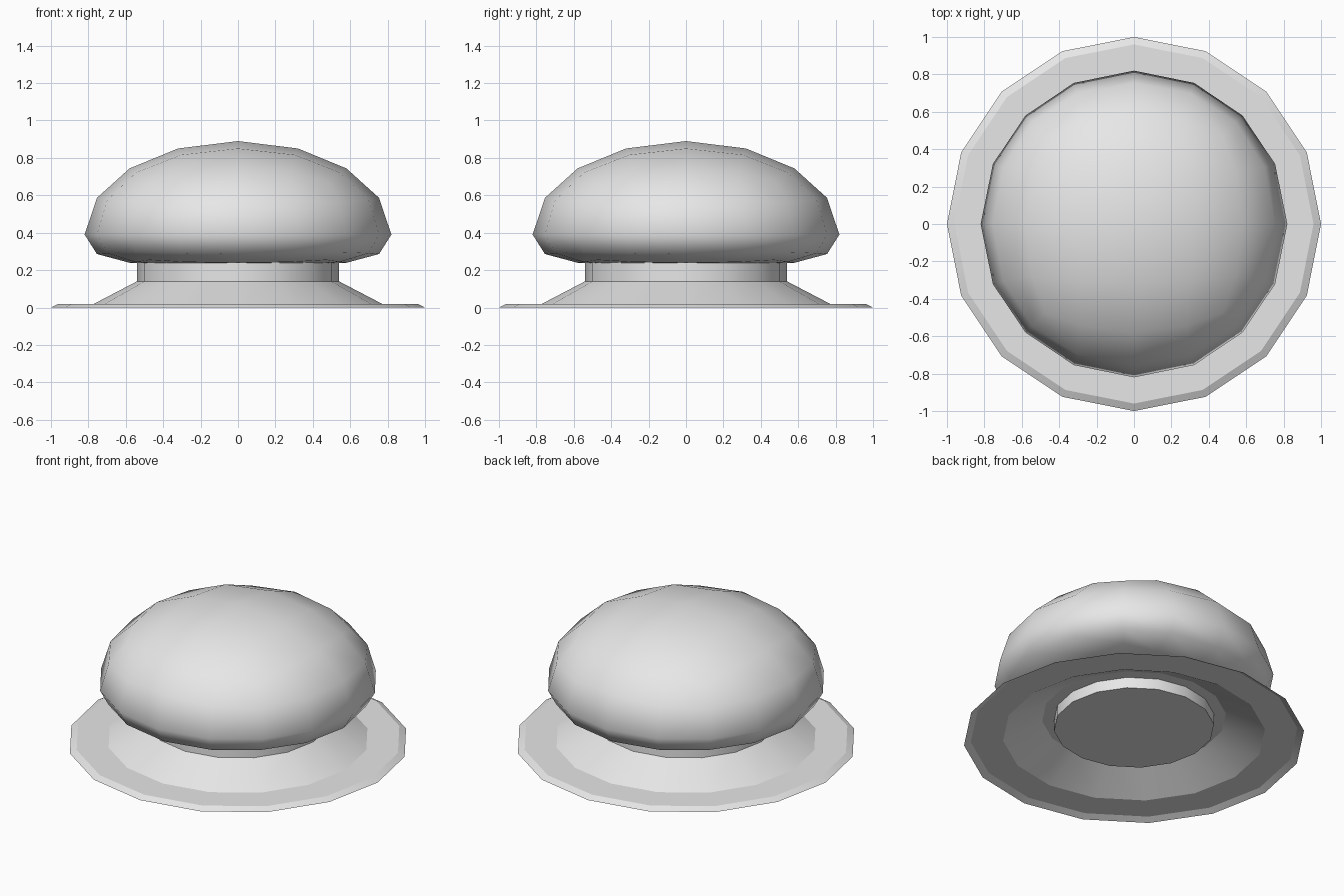
import bpy
import bmesh
import math

old = bpy.data.objects.get("Cube")
if old:
    bpy.data.objects.remove(old, do_unlink=True)

SIDES = 16

# Plain light grey for every part
grey = bpy.data.materials.new("light grey")
grey.use_nodes = True
grey.diffuse_color = (0.8, 0.8, 0.8, 1)
grey.node_tree.nodes["Principled BSDF"].inputs["Base Color"].default_value = (0.8, 0.8, 0.8, 1)


def add_object(name, bm):
    mesh = bpy.data.meshes.new(name)
    bm.to_mesh(mesh)
    bm.free()
    mesh.materials.append(grey)
    obj = bpy.data.objects.new(name, mesh)
    bpy.context.collection.objects.link(obj)
    bpy.ops.object.select_all(action='DESELECT')
    obj.select_set(True)
    bpy.context.view_layer.objects.active = obj
    return obj


def lathe(name, profile, cap_end=False):
    """Turn (radius, z) points, listed from the outside in, around z."""
    bm = bmesh.new()
    rings = []
    for r, z in profile:
        rings.append([bm.verts.new((r * math.cos(a), r * math.sin(a), z))
                      for a in (2 * math.pi * i / SIDES for i in range(SIDES))])
    for lower, upper in zip(rings, rings[1:]):
        for i in range(SIDES):
            j = (i + 1) % SIDES
            bm.faces.new((lower[i], lower[j], upper[j], upper[i]))
    if cap_end:
        bm.faces.new(rings[-1])
    obj = add_object(name, bm)
    bpy.ops.object.shade_smooth_by_angle(angle=math.radians(25))
    return obj


# Thin flared base plate, its cone and the neck, as one open sheet
lathe("base_and_neck", [(1.0, 0.0), (0.96, 0.02), (0.77, 0.02),
                        (0.54, 0.14), (0.54, 0.24)])

# Flat shoulder under the neck with the stem that hangs from it
lathe("stem", [(0.54, 0.14), (0.47, 0.14), (0.47, 0.07)][::1], cap_end=True)
stem = bpy.data.objects["stem"]
stem.data.flip_normals()

# Rounded knob: a cube subdivided twice and pushed out to a sphere
bm = bmesh.new()
bmesh.ops.create_cube(bm, size=2)
knob = add_object("knob", bm)
subsurf = knob.modifiers.new("round", 'SUBSURF')
subsurf.levels = 2
bpy.ops.object.modifier_apply(modifier=subsurf.name)

# Tall dome above the rim, flattened underside below it
for v in knob.data.vertices:
    d = v.co.normalized()
    if d.z >= 0:
        z = 0.39 + 0.5 * d.z
    else:
        z = 0.39 - 0.165 * (1 - (1 + d.z) ** 2)
    v.co = (0.82 * d.x, 0.82 * d.y, z)
bpy.ops.object.shade_smooth()
